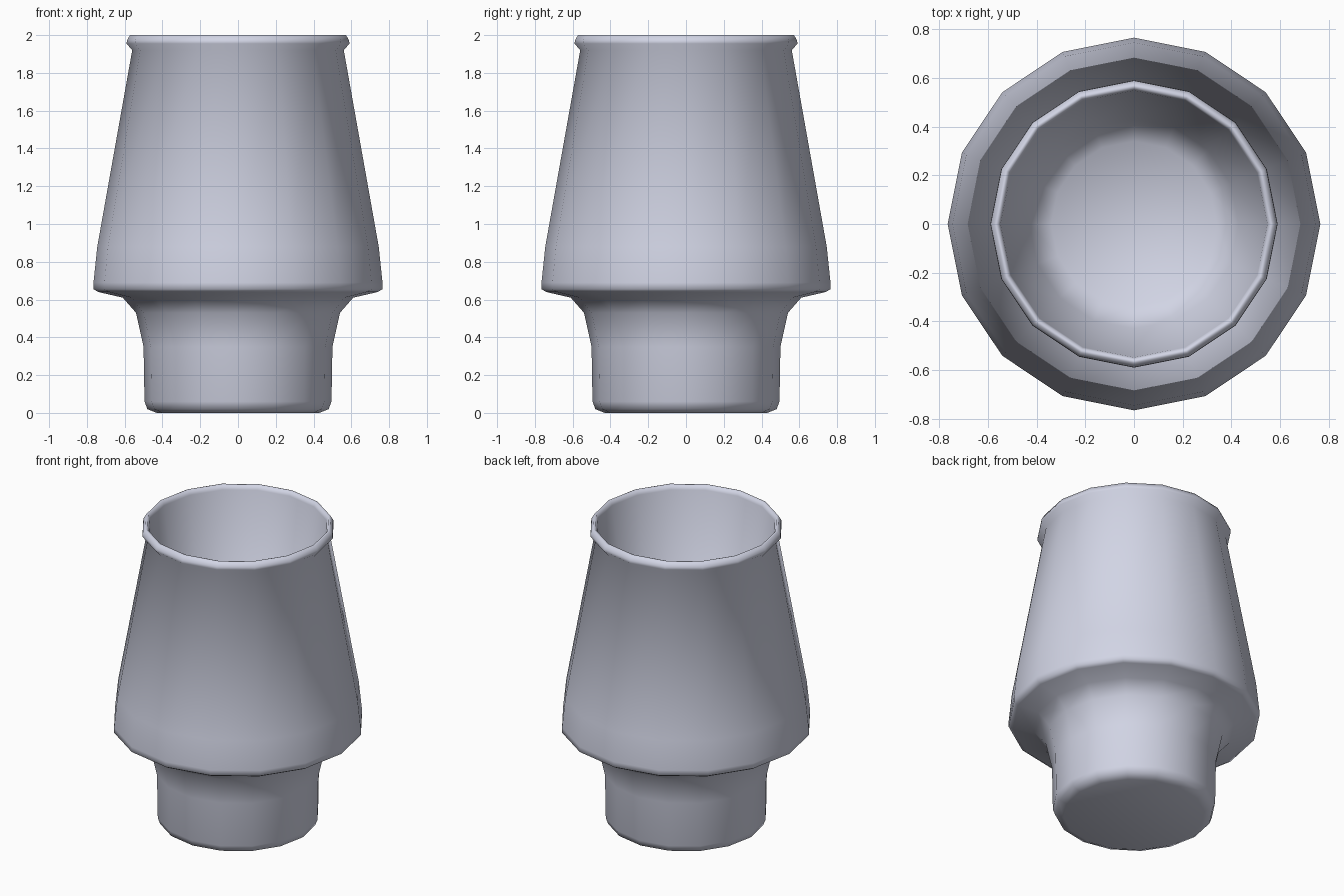
import bpy
import bmesh
from math import sin, cos, tau

cube = bpy.data.objects.get("Cube")
if cube:
    bpy.data.objects.remove(cube, do_unlink=True)

SIDES = 16

# Glaze colour
glaze = bpy.data.materials.new("pale blue grey")
colour = (0.64, 0.66, 0.78, 1.0)
glaze.diffuse_color = colour
glaze.use_nodes = True
glaze.node_tree.nodes["Principled BSDF"].inputs["Base Color"].default_value = colour

# Profile sections as (radius, height), running from under the foot to the inner floor
foot = [(0.43, 0.0), (0.48, 0.02), (0.495, 0.06), (0.50, 0.35)]
shoulder = [(0.54, 0.53), (0.61, 0.61), (0.74, 0.64), (0.765, 0.655), (0.765, 0.69)]
body = [(0.745, 0.88), (0.56, 1.92)]
rim = [(0.59, 1.955), (0.588, 1.972), (0.572, 2.0), (0.558, 2.0), (0.548, 1.97)]
bowl = [(0.43, 1.2), (0.34, 1.12)]


def lathe(name, profile):
    """Spin a profile around z, closing both ends with flat caps."""
    bm = bmesh.new()
    rings = [[bm.verts.new((r * cos(tau * i / SIDES), r * sin(tau * i / SIDES), z))
              for i in range(SIDES)] for r, z in profile]
    for low, high in zip(rings, rings[1:]):
        for i in range(SIDES):
            j = (i + 1) % SIDES
            bm.faces.new((low[i], low[j], high[j], high[i]))
    bm.faces.new(rings[0][::-1])
    bm.faces.new(rings[-1])
    for face in bm.faces:
        face.smooth = True
    mesh = bpy.data.meshes.new(name)
    bm.to_mesh(mesh)
    bm.free()
    mesh.materials.append(glaze)
    obj = bpy.data.objects.new(name, mesh)
    bpy.context.collection.objects.link(obj)
    return obj


# Vessel with foot, flared shoulder, tapering body, rolled rim and inner bowl
lathe("vessel", foot + shoulder + body + rim + bowl)
